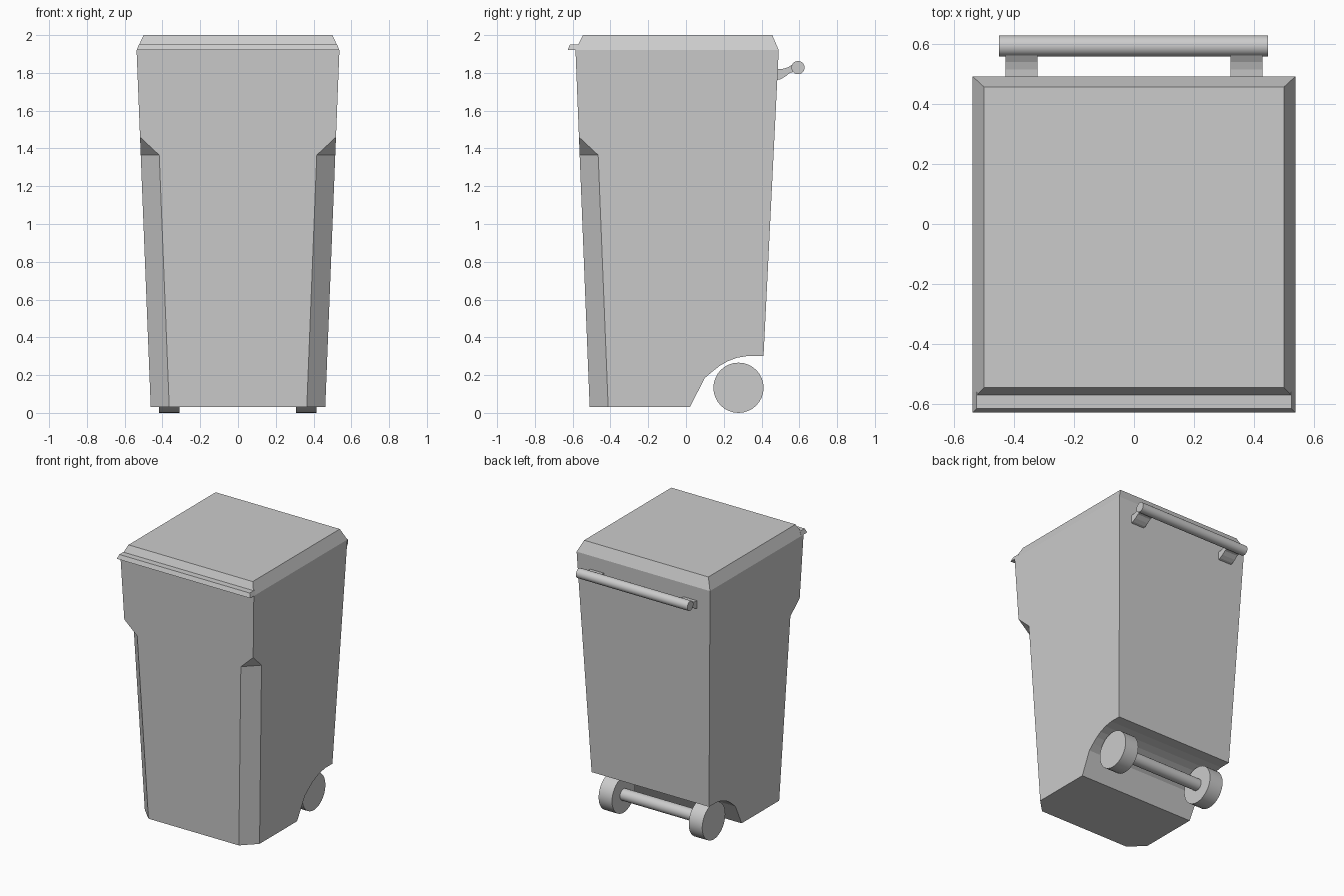
import bpy, bmesh, math

if "Cube" in bpy.data.objects:
    bpy.data.objects.remove(bpy.data.objects["Cube"])


def loft(name, rings):
    """Closed solid skinned through rings with equal point counts."""
    bm = bmesh.new()
    loops = [[bm.verts.new(p) for p in ring] for ring in rings]
    n = len(rings[0])
    for a, b in zip(loops, loops[1:]):
        for i in range(n):
            j = (i + 1) % n
            bm.faces.new((a[i], a[j], b[j], b[i]))
    bm.faces.new(loops[0])
    bm.faces.new(loops[-1])
    bmesh.ops.recalc_face_normals(bm, faces=bm.faces)
    mesh = bpy.data.meshes.new(name)
    bm.to_mesh(mesh)
    bm.free()
    ob = bpy.data.objects.new(name, mesh)
    bpy.context.collection.objects.link(ob)
    return ob


def rect(hx, y0, y1, z):
    return [(-hx, y0, z), (hx, y0, z), (hx, y1, z), (-hx, y1, z)]


def extrude_x(name, profile, x0, x1):
    return loft(name, [[(x, y, z) for y, z in profile] for x in (x0, x1)])


def rod_x(name, r, x0, x1, y, z, sides=32):
    bpy.ops.mesh.primitive_cylinder_add(
        vertices=sides, radius=r, depth=x1 - x0,
        location=((x0 + x1) / 2, y, z), rotation=(0, math.pi / 2, 0))
    ob = bpy.context.object
    ob.name = name
    bpy.ops.object.shade_smooth_by_angle(angle=math.radians(35))
    return ob


def cut(ob, cutter):
    cutter.hide_render = True
    cutter.display_type = 'WIRE'
    mod = ob.modifiers.new("cut", 'BOOLEAN')
    mod.operation = 'DIFFERENCE'
    mod.solver = 'EXACT'
    mod.object = cutter


Z0, Z1 = 0.03, 1.92


def taper(bottom, top, z):
    return bottom + (top - bottom) * (z - Z0) / (Z1 - Z0)


def half_width(z):
    return taper(0.462, 0.537, z)


def front_y(z):
    return taper(-0.51, -0.585, z)


def back_y(z):
    return taper(0.397, 0.491, z)


# Tapered bin body
body = loft("bin_body", [rect(half_width(z), front_y(z), back_y(z), z) for z in (Z0, Z1)])

# Wheel recess across the lower back
recess = [(-0.033, -0.07), (0.02, 0.03), (0.10, 0.185), (0.14, 0.219), (0.18, 0.25),
          (0.22, 0.273), (0.27, 0.292), (0.33, 0.302), (0.6, 0.302), (0.6, -0.07)]
cut(body, extrude_x("wheel_recess_cutter", recess, -0.7, 0.7))

# Chamfered front corners that fade out below the rim
for side, label in ((-1, "left"), (1, "right")):
    rings = []
    for z, s in ((-0.07, 0.098), (1.365, 0.098), (1.4727, -0.013)):
        x, y, e = half_width(z), front_y(z), 0.1
        rings.append([(side * (x - s - e), y - e, z),
                      (side * (x + e), y - e, z),
                      (side * (x + e), y + s + e, z)])
    cut(body, loft(label + "_corner_cutter", rings))

# Bevelled lid and its front lip
loft("lid", [rect(0.537, -0.585, 0.491, Z1), rect(0.50, -0.545, 0.457, 2.0)])
loft("lid_lip", [rect(0.537, -0.627, -0.56, Z1), rect(0.525, -0.615, -0.56, 1.95)])

# Handle bar and brackets
rod_x("handle_bar", 0.035, -0.45, 0.447, 0.593, 1.828)
bracket = [(0.47, 1.76), (0.50, 1.766), (0.525, 1.780), (0.55, 1.800), (0.58, 1.808),
           (0.59, 1.845), (0.565, 1.845), (0.54, 1.830), (0.515, 1.822), (0.47, 1.818)]
for side, label in ((-1, "left"), (1, "right")):
    extrude_x(label + "_handle_bracket", bracket, side * 0.322, side * 0.428)

# Wheels and axle
for x0, label in ((-0.418, "left"), (0.308, "right")):
    rod_x(label + "_wheel", 0.133, x0, x0 + 0.108, 0.278, 0.136)
rod_x("axle", 0.042, -0.32, 0.32, 0.278, 0.136)

# Rest the wheels exactly on the floor
for ob in bpy.data.objects:
    if "wheel" in ob.name and "cutter" not in ob.name or ob.name == "axle":
        ob.location.z = 0.133
